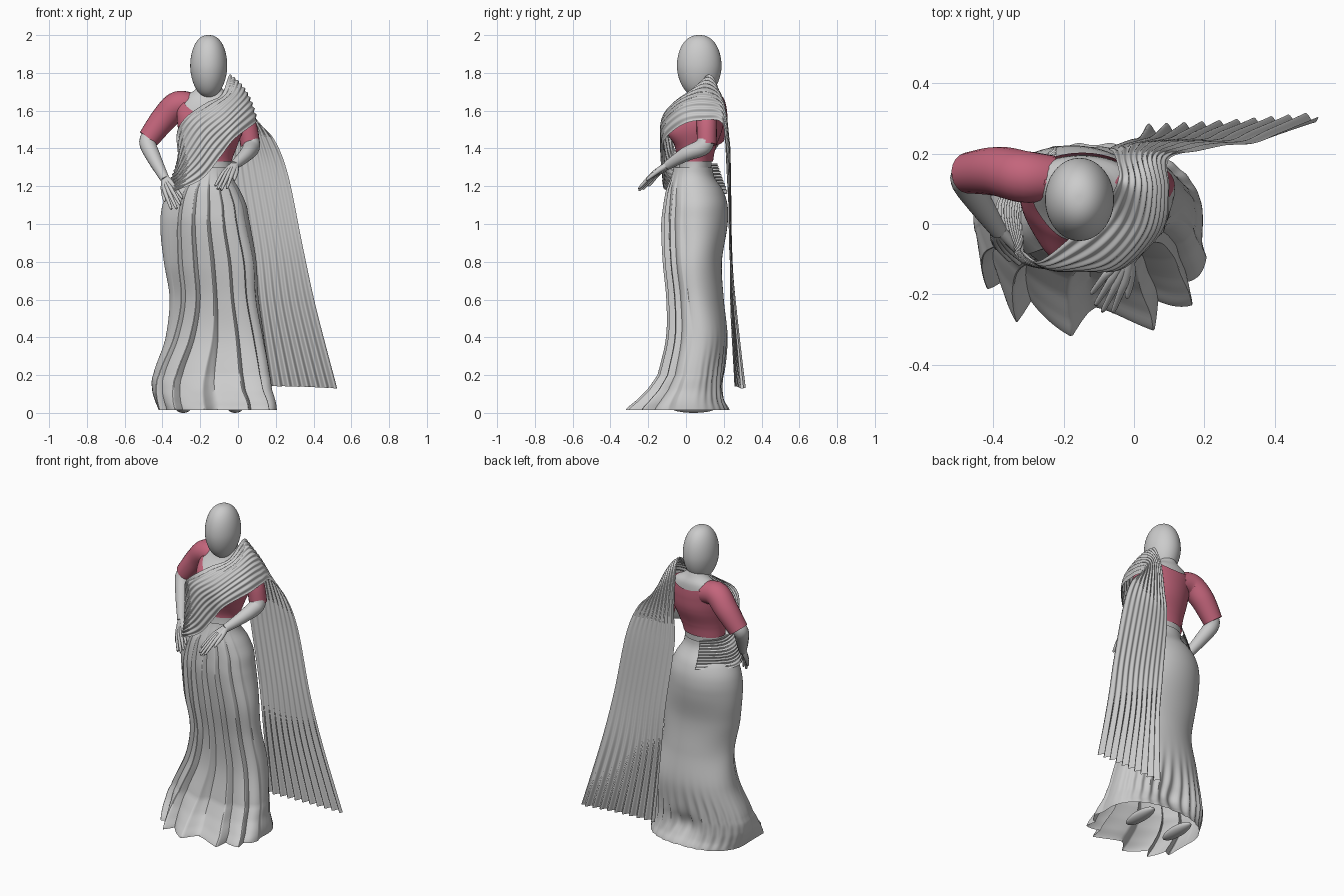
import bpy, bmesh, math
from mathutils import Vector
from math import sin, cos, pi, exp

if "Cube" in bpy.data.objects:
    bpy.data.objects.remove(bpy.data.objects["Cube"])

red = bpy.data.materials.new("blouse_red")
red.diffuse_color = (0.55, 0.13, 0.2, 1)
red.use_nodes = True
red.node_tree.nodes["Principled BSDF"].inputs["Base Color"].default_value = red.diffuse_color


def catmull(a, b, c, d, f):
    return [0.5 * (2*q + (r-p)*f + (2*p-5*q+4*r-s)*f*f + (3*q-p-3*r+s)*f**3)
            for p, q, r, s in zip(a, b, c, d)]


def along(pts, t):
    """Smooth point on a list of tuples, t in 0..1."""
    n = len(pts) - 1
    i = min(int(t * n), n - 1)
    return catmull(pts[max(i-1, 0)], pts[i], pts[i+1], pts[min(i+2, n)], t*n - i)


def at_height(table, z):
    """Smooth lookup of rows keyed by their first value, ascending."""
    n = len(table) - 1
    i = 0
    while i < n - 1 and z > table[i+1][0]:
        i += 1
    f = (z - table[i][0]) / (table[i+1][0] - table[i][0])
    return along(table, min(1, max(0, (i + f) / n)))[1:]


def loft(name, rows, closed=True, caps=False, mat=None, angle=40):
    bm = bmesh.new()
    vs = [[bm.verts.new(p) for p in r] for r in rows]
    n = len(rows[0])
    for a, b in zip(vs, vs[1:]):
        for j in range(n if closed else n - 1):
            k = (j + 1) % n
            bm.faces.new((a[j], a[k], b[k], b[j]))
    if caps:
        bm.faces.new(vs[0])
        bm.faces.new(vs[-1])
    bmesh.ops.recalc_face_normals(bm, faces=bm.faces)
    me = bpy.data.meshes.new(name)
    bm.to_mesh(me)
    bm.free()
    ob = bpy.data.objects.new(name, me)
    bpy.context.collection.objects.link(ob)
    if mat:
        me.materials.append(mat)
    bpy.ops.object.select_all(action='DESELECT')
    ob.select_set(True)
    bpy.context.view_layer.objects.active = ob
    bpy.ops.object.shade_smooth_by_angle(angle=math.radians(angle))


def tube(name, pts, mat=None, n=20, steps=24):
    """Tapered limb through (x, y, z, radius) points."""
    rows = []
    for i in range(steps + 1):
        t = i / steps
        x, y, z, r = along(pts, t)
        d = Vector(along(pts, min(1, t+.01))[:3]) - Vector(along(pts, max(0, t-.01))[:3])
        d.normalize()
        u = d.cross(Vector((.3, 1, .2))).normalized()
        v = d.cross(u)
        rows.append([Vector((x, y, z)) + r*(u*cos(a*2*pi/n) + v*sin(a*2*pi/n)) for a in range(n)])
    loft(name, rows, caps=True, mat=mat, angle=60)


# torso: height, centre x, centre y, half width, half depth
TORSO = [(1.20, -.165, .04, .13, .09), (1.33, -.165, .05, .125, .086), (1.40, -.155, .05, .14, .10),
         (1.50, -.145, .06, .165, .125), (1.58, -.145, .08, .172, .115), (1.64, -.15, .11, .16, .085),
         (1.68, -.15, .12, .125, .07), (1.71, -.152, .115, .075, .06), (1.75, -.153, .105, .052, .054),
         (1.82, -.155, .09, .05, .055)]


def torso_point(a, z, off=0):
    cx, cy, rx, ry = at_height(TORSO, z)
    x, y = cx + (rx+off)*cos(a), cy + (ry+off)*sin(a)
    if sin(a) < 0:
        y -= .05 * -sin(a) * sum(exp(-((x-b)/.055)**2 - ((z-1.49)/.06)**2) for b in (-.235, -.06))
    return (x, y, z)


N = 72
ANG = [2*pi*j/N for j in range(N)]
loft("torso", [[torso_point(a, 1.2 + .62*i/50) for a in ANG] for i in range(51)])


# blouse with low front and scooped back neckline
def neckline(a):
    return 1.70 - (.13 if sin(a) < 0 else .06) * abs(sin(a))**1.5


loft("blouse", [[torso_point(a, 1.33 + (neckline(a)-1.33)*i/40, .007) for a in ANG]
                for i in range(41)], mat=red)

# egg shaped head
rows = []
for i in range(1, 48):
    p = pi * i / 48
    k = (1 - .1 * max(0, -cos(p))**1.5) * sin(p)**.85
    rows.append([(-.155 + .098*k*cos(a), .07 + .118*k*sin(a), 1.835 + .165*cos(p)) for a in ANG])
loft("head", rows, caps=True)

# sleeves and forearms
tube("right_sleeve", [(-.23, .13, 1.62, .065), (-.315, .135, 1.63, .074), (-.39, .15, 1.56, .07),
                      (-.473, .145, 1.452, .058)], red)
tube("left_sleeve", [(-.06, .12, 1.59, .05), (.0, .11, 1.585, .055), (.045, .11, 1.52, .054),
                     (.065, .11, 1.42, .052)], red)
tube("right_forearm", [(-.44, .145, 1.49, .045), (-.478, .13, 1.435, .045), (-.445, .07, 1.35, .038),
                       (-.385, -.02, 1.235, .024)])
tube("left_forearm", [(.06, .11, 1.47, .045), (.07, .09, 1.41, .046), (.045, 0, 1.37, .038),
                      (-.02, -.1, 1.31, .024)])


# hands: fingers fan out from the wrist
def hand(side, wrist, tip, across):
    w, t, s = Vector(wrist), Vector(tip), Vector(across).normalized()
    d = t - w
    lift = d.cross(s).normalized()
    if lift.y > 0:
        lift = -lift
    for k, ln in enumerate((.92, 1, .96, .82)):
        o = k - 1.5
        pts = [w + s*o*.006, w + d*.25 + s*o*.015 + lift*.006, w + d*.5*ln + s*o*.02 + lift*.01,
               w + d*ln*.97 + s*o*.026, w + d*ln + s*o*.026]
        tube(f"{side}_finger_{k+1}", [(*p, r) for p, r in zip(pts, (.017, .015, .011, .007, .002))], n=10, steps=14)
    pts = [w - s*.008, w + d*.25 - s*.035, w + d*.55 - s*.052, w + d*.6 - s*.054]
    tube(f"{side}_thumb", [(*p, r) for p, r in zip(pts, (.016, .013, .008, .002))], n=10, steps=14)


hand("right", (-.385, -.02, 1.235), (-.315, -.115, 1.09), (.75, -.1, .5))
hand("left", (-.02, -.1, 1.31), (-.10, -.24, 1.18), (-.8, .45, 0))

# skirt: height, x min, x max, y front, y back, pleat depth, squareness exponent
SKIRT = [(.015, -.425, .20, -.28, .23, .085, .7), (.06, -.44, .195, -.235, .21, .075, .7),
         (.12, -.455, .18, -.18, .20, .06, .75), (.20, -.45, .17, -.13, .20, .045, .8),
         (.40, -.385, .14, -.09, .22, .034, .9), (.60, -.36, .108, -.09, .20, .03, 1),
         (.80, -.395, .10, -.11, .19, .028, 1), (1.0, -.41, .063, -.12, .22, .024, 1),
         (1.1, -.40, .045, -.112, .22, .018, 1), (1.18, -.365, .01, -.10, .195, .012, 1),
         (1.25, -.305, -.03, -.078, .15, .003, 1), (1.30, -.295, -.038, -.065, .142, 0, 1)]
PLEATS, M, BACK = 6, 192, 120


def skirt_point(j, z):
    x0, x1, yf, yb, amp, e = at_height(SKIRT, z)
    # pleats fan out from the waist, so columns follow the folds
    k, mid, q = 1 + .6*z/1.3, .5 + .05*z/1.3, j / M
    start, end = pi + pi*(mid - .49/k), pi + pi*(mid + .49/k)
    if j <= M:
        a = start + (end-start) * q
    else:
        a = end + (start + 2*pi - end) * (j-M) / BACK
    c, s = cos(a), sin(a)
    ex = e if s < 0 else (1 + e) / 2
    x = (x0+x1)/2 + (x1-x0)/2 * math.copysign(abs(c)**ex, c)
    y = (yf+yb)/2 + (yb-yf)/2 * math.copysign(abs(s)**ex, s)
    if j <= M:
        # knife pleats: slow rise, quick fall
        f = (q*PLEATS) % 1
        d = amp * ((f/.8 if f < .8 else (1-f)/.2) - .5) * min(1, .35 + 5*min(q, 1-q))
    else:
        # soft gathers pinched in low on the back
        b = max(s, 0)
        d = b * (.010*cos(30*a)*exp(-((z-.17)/.15)**2)
                 - .035*exp(-((x+.12)/.1)**2 - ((z-.13)/.07)**2)) \
            - .2*amp*(1 - min(1, (j-M)/12, (M+BACK-j)/12))
        # slow sideways wrinkles on the flanks
        d += .006 * abs(c)**3 * sin(z*14 + 3*s) * min(1, max(0, (1.15-z)*4))
    return (x + d*c*.4, y + d*s, z)


rows = []
for i in range(81):
    z = .015 + 1.285 * (i/80)**1.25
    rows.append([skirt_point(j, z) for j in range(M + BACK)])
loft("skirt", rows, angle=38)

# feet under the hem
for side, x in (("right", -.29), ("left", -.015)):
    bpy.ops.mesh.primitive_uv_sphere_add(segments=24, ring_count=12, radius=1, location=(x, .04, .028))
    foot = bpy.context.object
    foot.name = side + "_foot"
    foot.scale = (.042, .12, .028)
    bpy.ops.object.shade_smooth()

# draped cloth: each section holds inner edge, middle and outer edge points
CLOTH = [(-.21, .165, 1.32, -.22, .19, 1.25, -.22, .222, 1.16),
         (-.31, .07, 1.33, -.345, .07, 1.25, -.39, .06, 1.16),
         (-.315, -.05, 1.38, -.32, -.085, 1.27, -.32, -.105, 1.18),
         (-.322, -.075, 1.49, -.25, -.125, 1.38, -.19, -.115, 1.24),
         (-.27, -.105, 1.57, -.17, -.132, 1.49, -.09, -.115, 1.36),
         (-.17, -.03, 1.64, -.065, -.115, 1.58, -.02, -.11, 1.45),
         (-.09, .04, 1.68, .02, -.02, 1.665, .085, -.01, 1.53),
         (-.045, .125, 1.79, .045, .10, 1.70, .10, .10, 1.55),
         (-.05, .18, 1.67, .03, .195, 1.645, .10, .185, 1.54),
         (-.06, .205, 1.46, .06, .225, 1.46, .19, .21, 1.45),
         (-.07, .215, 1.28, .09, .235, 1.28, .265, .225, 1.26),
         (-.02, .235, .87, .16, .24, .87, .345, .232, .87),
         (.01, .24, .55, .20, .255, .55, .415, .26, .55),
         (.03, .27, .14, .28, .283, .14, .525, .305, .13)]


def cloth_point(t, v):
    s = along(CLOTH, t)
    a, m, b = Vector(s[:3]), Vector(s[3:6]), Vector(s[6:])
    return a*(1-v)*(1-2*v) + m*4*v*(1-v) + b*v*(2*v-1)


rows = []
NU, NV, WAVES = 170, 160, 10
for i in range(NU + 1):
    t = i / NU
    width = (cloth_point(t, 1) - cloth_point(t, 0)).length
    tail = max(0, (t - .72) / .28)
    amp = min(.0045, .015*width) * (1 - .5*min(1, tail*6)) + .013*tail**2.5
    row = []
    for j in range(NV + 1):
        v = j / NV
        p = cloth_point(t, v)
        du = cloth_point(min(1, t+.004), v) - cloth_point(max(0, t-.004), v)
        dv = cloth_point(t, min(1, v+.01)) - cloth_point(t, max(0, v-.01))
        wave = sin(2*pi*WAVES*v + .9*sin(9*v)*max(0, 1 - t/.72))
        row.append(p + dv.cross(du).normalized() * amp * wave)
    rows.append(row)
loft("draped_cloth", rows, closed=False, angle=60)
